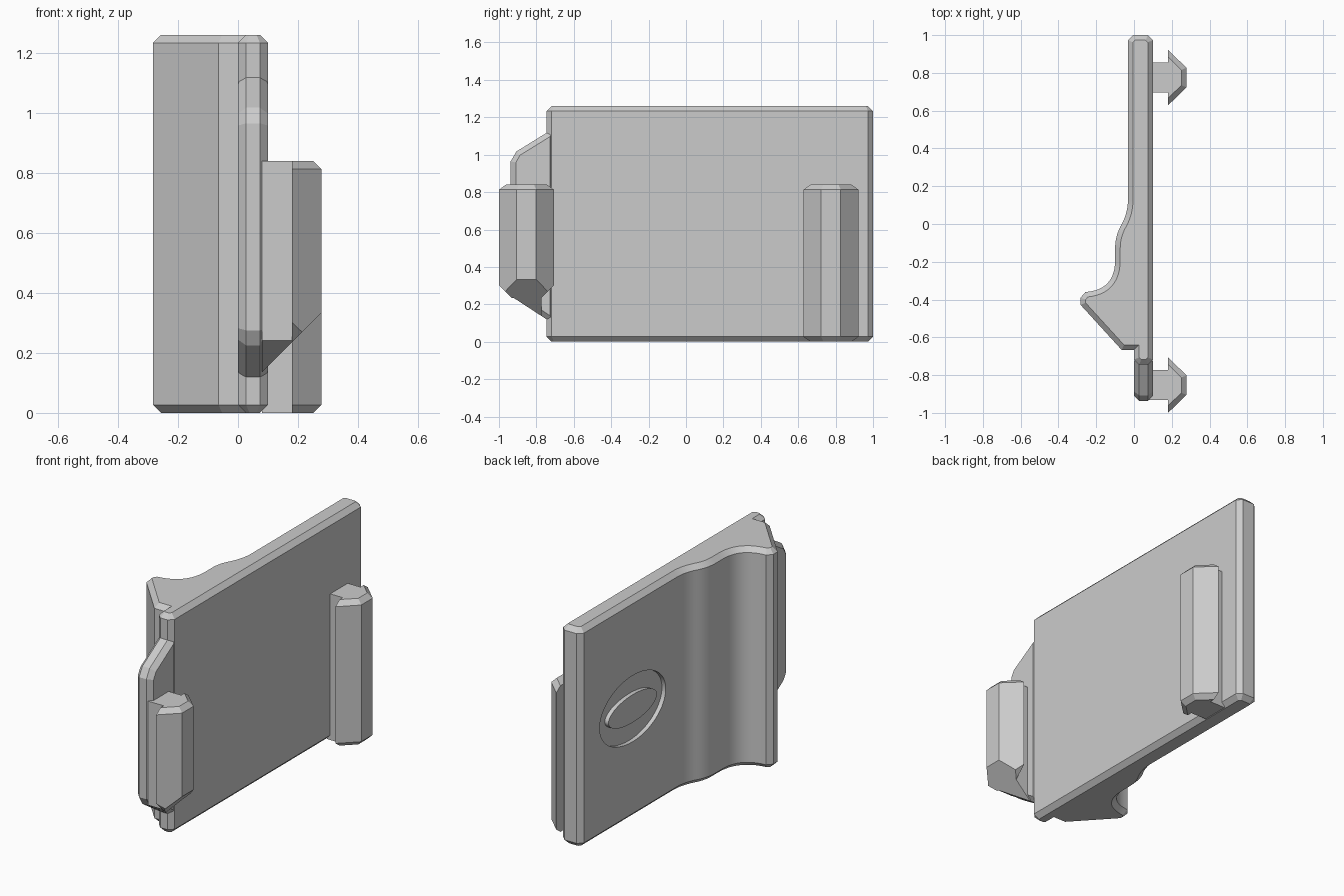
import bpy, bmesh, math
from mathutils import Vector

if "Cube" in bpy.data.objects:
    bpy.data.objects.remove(bpy.data.objects["Cube"], do_unlink=True)

GREY = (0.6, 0.6, 0.6, 1)
CH = 0.027       # chamfer size
HEIGHT = 1.26

mat = bpy.data.materials.new("light grey plastic")
mat.use_nodes = True
mat.diffuse_color = GREY
mat.node_tree.nodes["Principled BSDF"].inputs["Base Color"].default_value = GREY


def inset(profile, dists):
    """Move each edge of a counter-clockwise outline inward by its own distance."""
    n = len(profile)
    pts = [Vector(p) for p in profile]
    normals = []
    for i in range(n):
        d = (pts[(i + 1) % n] - pts[i]).normalized()
        normals.append(Vector((-d.y, d.x)))
    out = []
    for i, p in enumerate(pts):
        a, b, da, db = normals[i - 1], normals[i], dists[i - 1], dists[i]
        det = a.x * b.y - a.y * b.x
        if abs(det) < 1e-4:
            out.append(p + b * db)
        else:
            out.append(p + Vector((da * b.y - db * a.y, a.x * db - b.x * da)) / det)
    return out


def finish(name, bm):
    bmesh.ops.recalc_face_normals(bm, faces=bm.faces)
    mesh = bpy.data.meshes.new(name)
    bm.to_mesh(mesh)
    bm.free()
    mesh.materials.append(mat)
    obj = bpy.data.objects.new(name, mesh)
    bpy.context.collection.objects.link(obj)
    return obj


def bridge(bm, a, b):
    for i in range(len(a)):
        j = (i + 1) % len(a)
        bm.faces.new((a[i], a[j], b[j], b[i]))


def prism(name, profile, lo, hi, dists, place=lambda u, v, w: (u, v, w), cuts=()):
    """Extruded outline with chamfered ends, trimmed by (point, normal) planes."""
    bm = bmesh.new()
    if any(dists):
        small = inset(profile, dists)
        layers = [(small, lo), (profile, lo + CH), (profile, hi - CH), (small, hi)]
    else:
        layers = [(profile, lo), (profile, hi)]
    rings = [[bm.verts.new(place(p[0], p[1], w)) for p in pts] for pts, w in layers]
    for a, b in zip(rings, rings[1:]):
        bridge(bm, a, b)
    bm.faces.new(rings[0])
    bm.faces.new(rings[-1])
    bmesh.ops.remove_doubles(bm, verts=bm.verts, dist=1e-5)
    for co, no in cuts:
        geom = bm.verts[:] + bm.edges[:] + bm.faces[:]
        res = bmesh.ops.bisect_plane(bm, geom=geom, plane_co=co, plane_no=no, clear_inner=True)
        edges = [e for e in res["geom_cut"] if isinstance(e, bmesh.types.BMEdge)]
        bmesh.ops.contextual_create(bm, geom=edges)
    return finish(name, bm)


def arc(p0, p1, p2, steps=8):
    """Quadratic curve from p0 to p2."""
    p0, p1, p2 = Vector(p0), Vector(p1), Vector(p2)
    ts = [i / steps for i in range(steps + 1)]
    return [tuple(p0 * (1 - t) ** 2 + p1 * 2 * t * (1 - t) + p2 * t * t) for t in ts]


# Plate with the flowing grip ridge on its outer side
outline = [(0.1, -0.718), (0.1, 1 - CH), (0.073, 1), (-0.005, 1), (-0.032, 1 - CH)]
outline += arc((-0.032, 0.13), (-0.032, 0.06), (-0.065, 0))
outline += arc((-0.065, 0), (-0.1, -0.06), (-0.1, -0.13))[1:]
outline += arc((-0.1, -0.19), (-0.1, -0.35), (-0.257, -0.36), 12)
outline += [(-0.283, -0.39), (-0.283, -0.428), (-0.065, -0.667), (0, -0.667),
            (0, -0.718), (0.027, -0.745), (0.073, -0.745)]
plate = prism("grip_plate", outline, 0, HEIGHT, [CH] * len(outline))

# Oval groove cut into the outer face
bm = bmesh.new()
loops = []
for ry, rz, x in ((0.30, 0.19, -0.008), (0.30, 0.19, -0.08), (0.22, 0.08, -0.08), (0.22, 0.08, -0.008)):
    ring = []
    for k in range(64):
        t = math.tau * k / 64
        ring.append(bm.verts.new((x, 0.53 + ry * math.cos(t), 0.63 + rz * math.sin(t))))
    loops.append(ring)
for k in range(4):
    bridge(bm, loops[k], loops[(k + 1) % 4])
cutter = finish("oval_groove_cutter", bm)
cutter.hide_render = True
mod = plate.modifiers.new("oval_groove", "BOOLEAN")
mod.operation = "DIFFERENCE"
mod.solver = "EXACT"
mod.object = cutter
bpy.context.view_layer.objects.active = plate
plate.select_set(True)
bpy.ops.object.modifier_apply(modifier=mod.name)
bpy.data.objects.remove(cutter, do_unlink=True)

# Tapered tongue at the front end
tongue_outline = [(-0.7, 0.09), (-0.7, 1.145), (-0.907, 1.017), (-0.937, 0.965),
                  (-0.937, 0.275), (-0.907, 0.225)]
tongue = prism("front_tongue", tongue_outline, 0, 0.1, [CH] * 6,
               place=lambda u, v, w: (w, u, v))

# Clip hooks: a stem and an arrow-shaped head each
def hook(name, yc, stem_cuts=(), head_cuts=()):
    stem = [(0.08, yc - 0.08), (0.2, yc - 0.08), (0.2, yc + 0.08), (0.08, yc + 0.08)]
    head = [(0.18, yc - 0.147), (0.278, yc - 0.052), (0.278, yc + 0.052), (0.18, yc + 0.147)]
    prism(name + "_stem", stem, 0, 0.84, [0] * 4, cuts=stem_cuts)
    prism(name + "_head", head, 0, 0.84, [CH, CH, CH, 0], cuts=head_cuts)


hook("back_hook", 0.775)
yf = -0.853
slope = ((0, yf, 0.055), (-1, 0, 1))
sides = [((0, yf, 0.155), (0, s, 1)) for s in (-1, 1)]
tongue_edge = ((0, -0.907, 0.225), (0, 0.652, 1))
hook("front_hook", yf, [slope, tongue_edge], [slope] + sides)

# Smooth the curved wall, keep the chamfers crisp
bpy.ops.object.select_all(action="DESELECT")
plate.select_set(True)
bpy.context.view_layer.objects.active = plate
bpy.ops.object.shade_smooth_by_angle(angle=math.radians(25))
